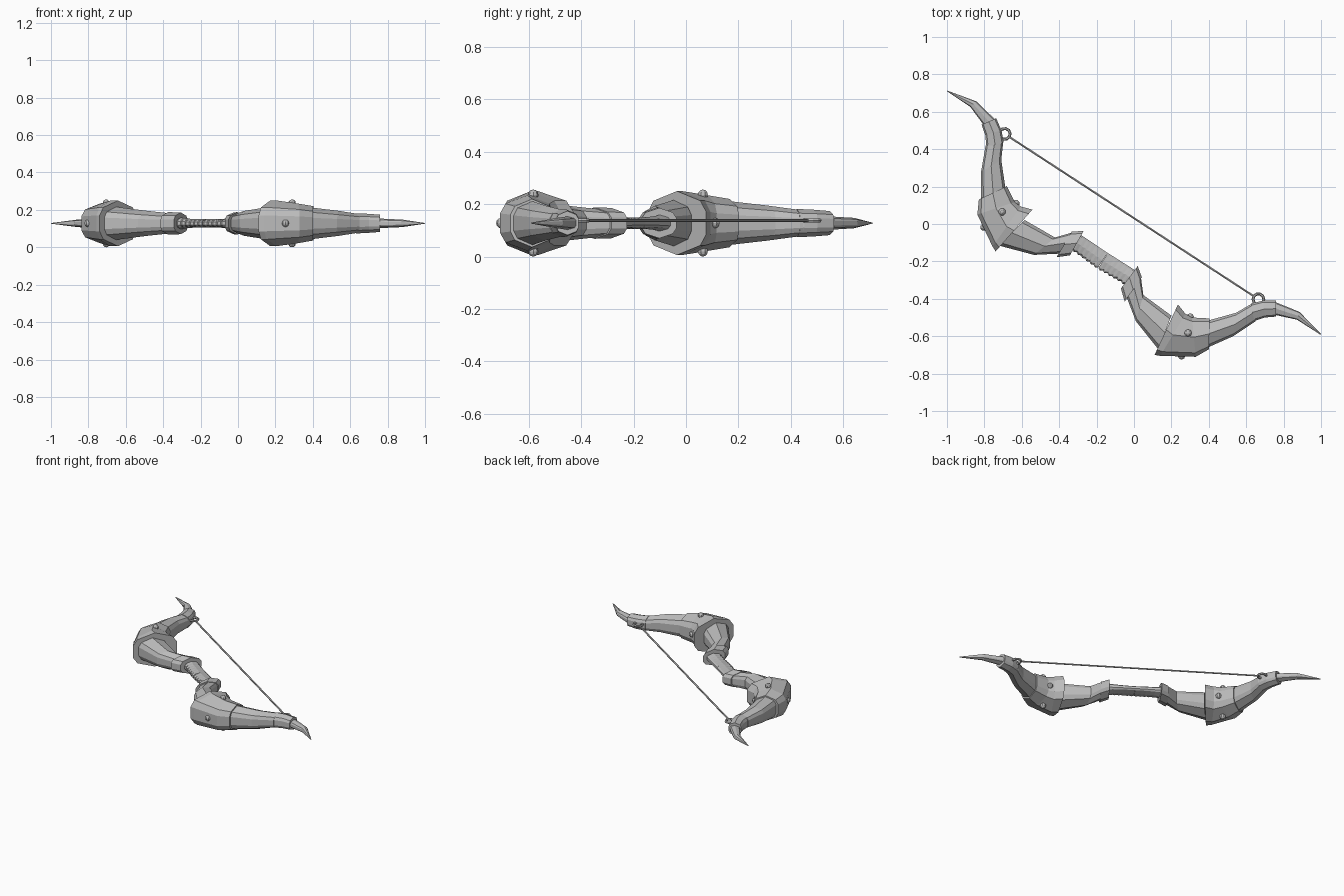
import bpy, bmesh, math
from mathutils import Vector, Matrix

cube = bpy.data.objects.get("Cube")
if cube:
    bpy.data.objects.remove(cube)

grey = bpy.data.materials.new("plain_grey")
grey.use_nodes = True
COLOUR = (0.5, 0.5, 0.5, 1)
grey.diffuse_color = COLOUR
grey.node_tree.nodes["Principled BSDF"].inputs["Base Color"].default_value = COLOUR

ZC = 0.128
ORIGIN = Vector((0, 0.06, ZC))
AXIS = Vector((0.838, -0.546, 0)).normalized()   # tip to tip

# Half of the limb cross-section: (across, height)
HALF = [(0, 1), (.8, .7), (1, .35), (1, -.35), (.8, -.7)]
SECTION = HALF + [(-a, -h) for a, h in HALF]


def mirrored(p):
    """Reflect a point to the other half of the bow."""
    return p - 2 * (p - ORIGIN).dot(AXIS) * AXIS


def finish(name, bm):
    bmesh.ops.recalc_face_normals(bm, faces=bm.faces)
    mesh = bpy.data.meshes.new(name)
    bm.to_mesh(mesh)
    bm.free()
    mesh.materials.append(grey)
    obj = bpy.data.objects.new(name, mesh)
    bpy.context.collection.objects.link(obj)


def both_sides(name, build):
    """Make a part and its reflection."""
    for side in ("left", "right"):
        bm = bmesh.new()
        build(bm)
        if side == "right":
            for v in bm.verts:
                v.co = mirrored(v.co)
        finish(f"{side}_{name}", bm)


def loft(bm, stations):
    """Skin stations of (inner x, inner y, outer x, outer y, half height)."""
    rings = []
    for ix, iy, ox, oy, h in stations:
        inner, outer = Vector((ix, iy, ZC)), Vector((ox, oy, ZC))
        mid, across = (inner + outer) / 2, (outer - inner) / 2
        rings.append([bm.verts.new(mid + across * a + Vector((0, 0, h * k)))
                      for a, k in SECTION])
    n = len(SECTION)
    for r, s in zip(rings, rings[1:]):
        for i in range(n):
            j = (i + 1) % n
            bm.faces.new((r[i], r[j], s[j], s[i]))
    bm.faces.new(rings[0])
    bm.faces.new(rings[-1])


PARTS = {
    "collar": [(.02, -.225, -.07, -.345, .058), (.042, -.285, -.05, -.415, .06)],
    "lower_limb": [(.035, -.27, -.04, -.39, .053), (.05, -.38, .01, -.52, .066),
                   (.20, -.49, .13, -.67, .088)],
    "guard": [(.235, -.43, .11, -.70, .122), (.275, -.48, .14, -.705, .122),
              (.31, -.50, .33, -.71, .106), (.405, -.505, .40, -.67, .092)],
    "upper_limb": [(.40, -.515, .395, -.66, .084), (.545, -.475, .53, -.60, .067),
                   (.64, -.42, .65, -.52, .05)],
    "band": [(.625, -.425, .64, -.52, .054), (.69, -.41, .70, -.50, .051),
             (.76, -.41, .76, -.495, .046)],
    "horn": [(.75, -.415, .75, -.485, .026), (.885, -.47, .872, -.512, .02),
             (1, -.588, .997, -.592, .002)],
}
for part, stations in PARTS.items():
    both_sides(part, lambda bm, s=stations: loft(bm, s))

# Grip with a wrapped, slightly ridged outer edge
keys = [Vector((-.14, -.155, -.19, -.235)), Vector((.01, -.25, -.045, -.32))]
grip = []
for i in range(13):
    t = i / 12
    ix, iy, ox, oy = keys[0].lerp(keys[1], t)
    ridge = .008 * (i % 2)
    grip.append((ix, iy, ox - ridge * .55, oy - ridge * .84, .022 + .01 * t ** 3))
both_sides("grip", lambda bm: loft(bm, grip))


# Round studs on the guard, one on each side of its section
def studs(bm):
    for x, y, z in ((.289, -.583, .108), (.289, -.583, -.108),
                    (.254, -.705, 0), (.30, -.497, 0)):
        bmesh.ops.create_uvsphere(bm, u_segments=8, v_segments=6, radius=.02,
                                  matrix=Matrix.Translation((x, y, ZC + z)))


both_sides("guard_studs", studs)

# Loops that hold the string
LOOP = Vector((.665, -.402, .138))


def loop(bm, major=.029, minor=.008, n=10, m=6):
    grid = []
    for i in range(n):
        a = math.tau * i / n
        out = Vector((math.cos(a), math.sin(a), 0))
        grid.append([bm.verts.new(LOOP + out * (major + minor * math.cos(math.tau * j / m))
                                  + Vector((0, 0, minor * math.sin(math.tau * j / m))))
                     for j in range(m)])
    for i in range(n):
        for j in range(m):
            r, s, k = grid[i], grid[(i + 1) % n], (j + 1) % m
            bm.faces.new((r[j], s[j], s[k], r[k]))


both_sides("string_loop", loop)

# String between the loops
bm = bmesh.new()
span = mirrored(LOOP) - LOOP
turn = span.to_track_quat("Z", "Y").to_matrix().to_4x4()
bmesh.ops.create_cone(bm, cap_ends=True, segments=6, radius1=.006, radius2=.006,
                      depth=span.length - .05,
                      matrix=Matrix.Translation(LOOP + span / 2) @ turn)
finish("bow_string", bm)
